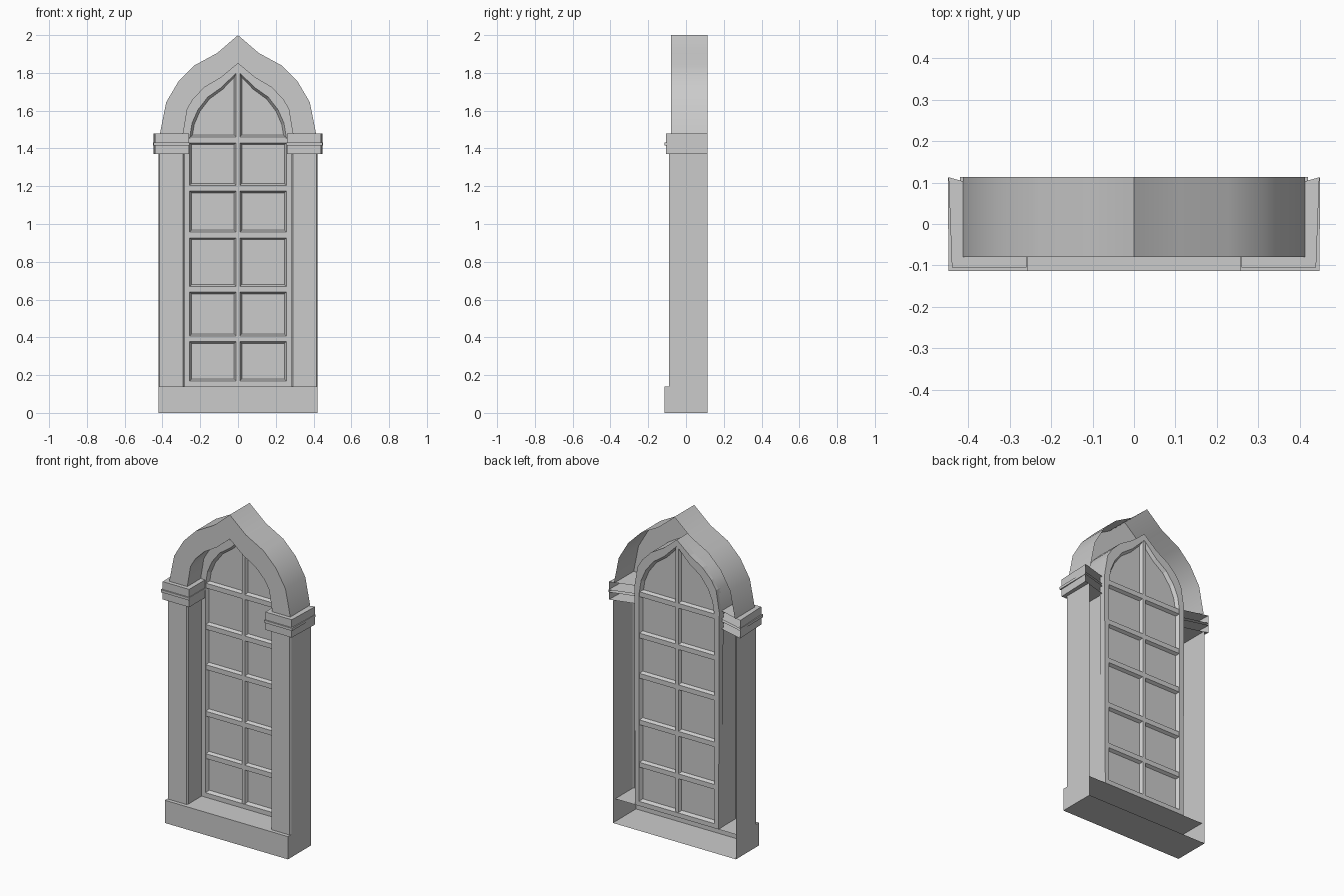
import bpy, bmesh

if "Cube" in bpy.data.objects:
    bpy.data.objects.remove(bpy.data.objects["Cube"])

BACK = 0.113


def loft(name, rings, wrap=False, loop=False, caps=False, mirror=False, smooth=False):
    """Skin rings of points; wrap closes each ring, loop joins last ring to first."""
    bm = bmesh.new()
    vs = [[bm.verts.new(p) for p in r] for r in rings]
    n = len(vs[0])
    pairs = list(zip(vs, vs[1:])) + ([(vs[-1], vs[0])] if loop else [])
    for a, b in pairs:
        for i in range(n if wrap else n - 1):
            j = (i + 1) % n
            bm.faces.new((a[i], a[j], b[j], b[i]))
    if caps:
        bm.faces.new(vs[0])
        bm.faces.new(vs[-1])
    bmesh.ops.recalc_face_normals(bm, faces=bm.faces)
    me = bpy.data.meshes.new(name)
    bm.to_mesh(me)
    bm.free()
    ob = bpy.data.objects.new(name, me)
    bpy.context.collection.objects.link(ob)
    if mirror:
        ob.modifiers.new("mirror", 'MIRROR')
    if smooth:
        bpy.ops.object.select_all(action='DESELECT')
        ob.select_set(True)
        bpy.context.view_layer.objects.active = ob
        bpy.ops.object.shade_smooth_by_angle(angle=0.6)
    return ob


def sym(half):
    """Half outline from apex down -> full outline."""
    return [(-x, z) for x, z in half[:0:-1]] + list(half)


def at(outline, y):
    return [(x, y, z) for x, z in outline]


def upright(name, plan, z0, z1, caps=False):
    """Open-backed column from an xy plan, mirrored to the other side."""
    return loft(name, [[(x, y, z) for x, y in plan] for z in (z0, z1)],
                caps=caps, mirror=True)


# Base: sill block, open at the back
prof = [(BACK, 0), (-BACK, 0), (-BACK, 0.14), (0.09, 0.14)]
loft("base", [[(x, y, z) for y, z in prof] for x in (-0.42, 0.42)])
loft("base_side", [[(0.42, -BACK, z), (0.42, BACK, z)] for z in (0, 0.14)], mirror=True)

# Pillars: outer side, front with small chamfers, inner reveal
upright("pillar", [(0.42, BACK), (0.42, -0.08), (0.415, -0.09), (0.29, -0.09),
                   (0.283, -0.08), (0.283, 0.07)], 0.14, 1.37)

# Capitals with a thin projecting band
cap = [(0.448, BACK), (0.44, -0.105), (0.26, -0.105), (0.26, 0.06)]
upright("capital_lower", cap, 1.37, 1.418, caps=True)
upright("capital_upper", cap, 1.43, 1.48, caps=True)
upright("capital_band", [(0.45, BACK), (0.448, -BACK), (0.256, -BACK), (0.256, 0.06)],
        1.416, 1.432, caps=True)

# Ogee arch: outer skin, front face, inner reveal
outer = sym([(0, 2.0), (0.11, 1.905), (0.23, 1.84), (0.315, 1.755), (0.38, 1.645), (0.413, 1.48)])
inner_half = [(0, 1.85), (0.09, 1.775), (0.175, 1.725), (0.235, 1.665), (0.268, 1.61), (0.29, 1.48)]
inner = sym(inner_half)
loft("arch", [at(outer, BACK), at(outer, -0.08), at(inner, -0.08), at(inner, 0.07)], smooth=True)

# Window frame: closed ring with sloped inner edges
rim = sym(inner_half + [(0.285, 0.14)])
opening = sym([(0, 1.81), (0.085, 1.725), (0.16, 1.672), (0.212, 1.605), (0.243, 1.535),
               (0.257, 1.45), (0.257, 0.168)])[:]
inset = [(x * 0.955, 0.9 + (z - 0.9) * 0.985) for x, z in opening]
loft("window_frame", [at(rim, 0.05), at(opening, 0.05), at(inset, 0.07),
                      at(opening, 0.09), at(rim, 0.09)], wrap=True, loop=True)

# Glass pane
bm = bmesh.new()
bm.faces.new([bm.verts.new(p) for p in at(opening, 0.07)])
me = bpy.data.meshes.new("glass")
bm.to_mesh(me)
bm.free()
bpy.context.collection.objects.link(bpy.data.objects.new("glass", me))


# Glazing bars with a six-sided section
def section(h):
    return [(-h, 0.07), (-h + 0.01, 0.052), (h - 0.01, 0.052),
            (h, 0.07), (h - 0.01, 0.088), (-h + 0.01, 0.088)]


for zc in (0.393, 0.655, 0.942, 1.19, 1.445):
    loft("cross_bar", [[(x, y, zc + d) for d, y in section(0.025)] for x in (-0.262, 0.262)],
         wrap=True, caps=True)
loft("centre_bar", [[(d, y, z) for d, y in section(0.02)] for z in (0.15, 1.815)],
     wrap=True, caps=True)
